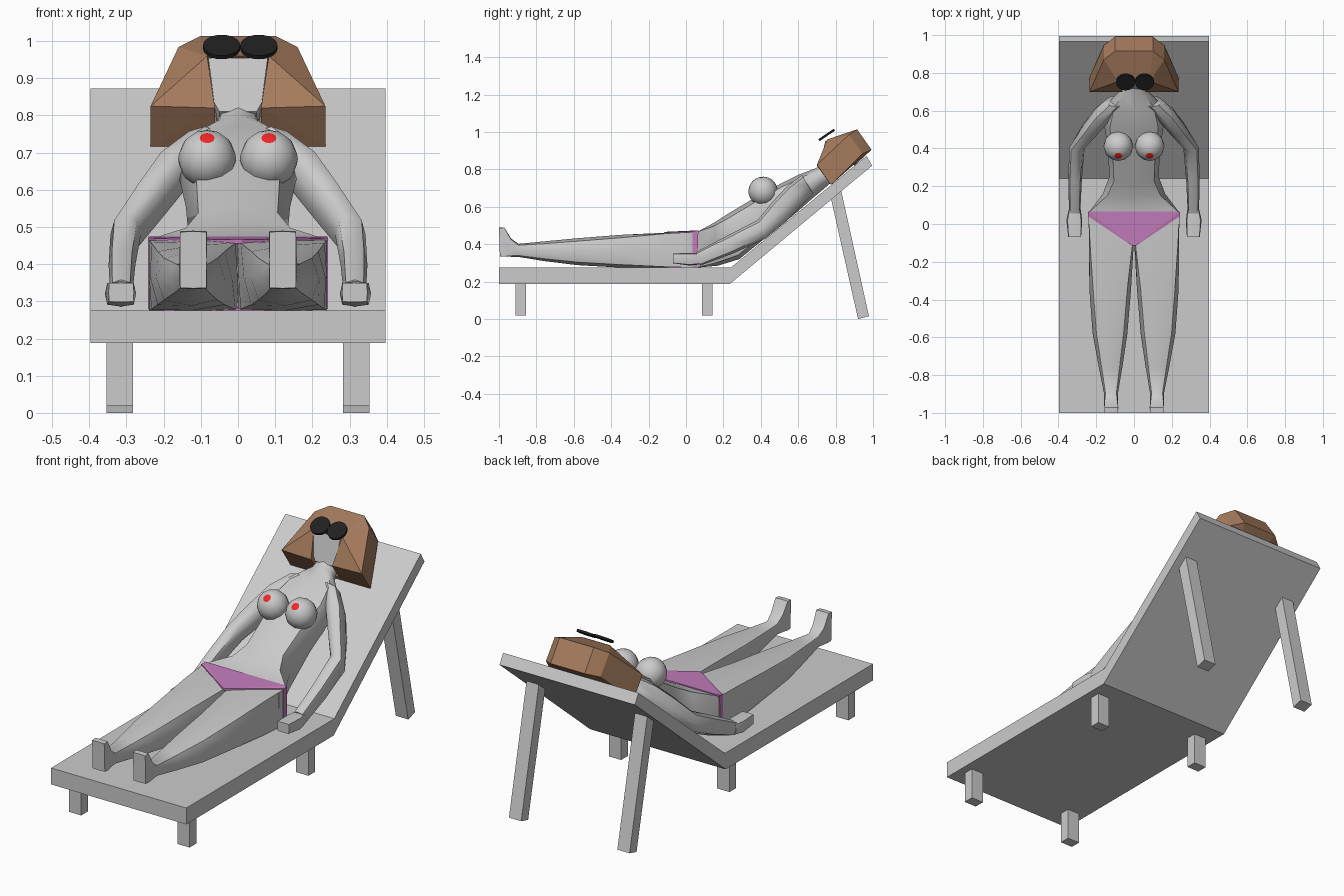
import bpy, bmesh, math
from mathutils import Vector

if "Cube" in bpy.data.objects:
    bpy.data.objects.remove(bpy.data.objects["Cube"])


def material(name, rgb):
    m = bpy.data.materials.new(name)
    m.diffuse_color = (*rgb, 1)
    m.use_nodes = True
    m.node_tree.nodes["Principled BSDF"].inputs["Base Color"].default_value = m.diffuse_color
    return m


BROWN = material("brown", (0.38, 0.2, 0.11))
PINK = material("pink", (0.55, 0.2, 0.5))
RED = material("red", (0.9, 0.02, 0.02))
BLACK = material("black", (0.015, 0.015, 0.015))


def finish(name, bm, mat=None, smooth=None):
    bmesh.ops.recalc_face_normals(bm, faces=bm.faces)
    me = bpy.data.meshes.new(name)
    bm.to_mesh(me)
    bm.free()
    ob = bpy.data.objects.new(name, me)
    bpy.context.collection.objects.link(ob)
    if mat:
        me.materials.append(mat)
    if smooth:
        bpy.ops.object.select_all(action='DESELECT')
        ob.select_set(True)
        bpy.context.view_layer.objects.active = ob
        bpy.ops.object.shade_smooth_by_angle(angle=math.radians(smooth))
    return ob


def loft(name, rings, mat=None, smooth=None):
    """Skin closed rings of equal length and cap both ends."""
    bm = bmesh.new()
    vs = [[bm.verts.new(p) for p in r] for r in rings]
    n = len(vs[0])
    for a, b in zip(vs, vs[1:]):
        for i in range(n):
            j = (i + 1) % n
            bm.faces.new((a[i], a[j], b[j], b[i]))
    bm.faces.new(vs[0])
    bm.faces.new(vs[-1])
    return finish(name, bm, mat, smooth)


def prism(name, profile, x0, x1, mat=None):
    return loft(name, [[(x, y, z) for y, z in profile] for x in (x0, x1)], mat)


def hull(name, pts, mat=None, smooth=None):
    bm = bmesh.new()
    for p in pts:
        bm.verts.new(p)
    r = bmesh.ops.convex_hull(bm, input=bm.verts)
    junk = {g for g in r["geom_interior"] + r["geom_unused"] if isinstance(g, bmesh.types.BMVert)}
    bmesh.ops.delete(bm, geom=list(junk), context='VERTS')
    bmesh.ops.dissolve_limit(bm, angle_limit=0.02, verts=bm.verts, edges=bm.edges)
    return finish(name, bm, mat, smooth)


def ring(x, hw, top, bottom, k):
    """Eight-sided section: half width hw, top/bottom (y, z), k = corner fullness."""
    t, b = Vector((0, *top)), Vector((0, *bottom))
    c, v = (t + b) / 2 + Vector((x, 0, 0)), (t - b) / 2
    u = Vector((hw, 0, 0))
    return [c + u * p + v * q for p, q in
            ((1, 0), (k, k), (0, 1), (-k, k), (-1, 0), (-k, -k), (0, -1), (k, -k))]


# Lounger: bent slab
prism("lounger_bed", [(-1, .188), (.235, .188), (.995, .82), (.965, .872), (.24, .275), (-1, .275)],
      -.397, .397)

# Lounger legs
for side, x in (("left", -.318), ("right", .318)):
    for end, y in (("foot", -.883), ("middle", .113)):
        prism(f"lounger_{end}_leg_{side}",
              [(y - .028, .02), (y + .028, .02), (y + .028, .2), (y - .028, .2)], x - .036, x + .036)
    prism(f"lounger_prop_{side}", [(.92, 0), (.978, .015), (.83, .685), (.775, .645)],
          x - .036, x + .036)

# Torso from hips to neck
loft("torso", [
    ring(0, .24, (0, .463), (0, .275), 1),
    ring(0, .24, (.06, .466), (.06, .275), 1),
    ring(0, .165, (.15, .515), (.17, .285), .85),
    ring(0, .13, (.22, .56), (.285, .32), .82),
    ring(0, .14, (.37, .65), (.45, .455), .8),
    ring(0, .16, (.5, .72), (.58, .56), .8),
    ring(0, .14, (.61, .775), (.67, .64), .75),
    ring(0, .068, (.69, .805), (.73, .69), .72),
    ring(0, .055, (.75, .84), (.80, .75), .72)], smooth=50)

# Bikini bottom: front triangle and side bands
hull("bikini_front", [(s * x, y, z) for s in (1, -1) for x, y, z in
                      ((.241, .066, .474), (.241, .04, .469), (.01, -.115, .466),
                       (.241, .066, .455), (.241, .04, .455), (.01, -.115, .455))], PINK)
for s, side in ((-1, "left"), (1, "right")):
    prism(f"bikini_band_{side}", [(.035, .279), (.062, .279), (.064, .47), (.035, .47)],
          s * .2, s * .2425, PINK)
prism("bikini_back", [(-.1, .2745), (.062, .2745), (.062, .282), (-.1, .282)], -.2, .2, PINK)

for s, side in ((-1, "left"), (1, "right")):
    # Leg with upturned foot
    loft(f"leg_{side}", [
        ring(s * .12, .12, (.04, .465), (.04, .275), 1),
        ring(s * .12, .119, (-.1, .462), (-.1, .274), .95),
        ring(s * .126, .11, (-.35, .45), (-.35, .275), .82),
        ring(s * .127, .092, (-.58, .432), (-.58, .288), .78),
        ring(s * .124, .062, (-.76, .415), (-.76, .31), .76),
        ring(s * .122, .037, (-.895, .402), (-.895, .332), .78),
        ring(s * .122, .037, (-.935, .43), (-.94, .333), .9),
        ring(s * .12, .037, (-.972, .49), (-.975, .333), .98),
        ring(s * .12, .036, (-1, .488), (-.995, .335), .98)], smooth=50)

    # Arm and hand
    loft(f"arm_{side}", [
        ring(s * .09, .055, (.62, .77), (.68, .67), .75),
        ring(s * .165, .055, (.545, .715), (.62, .61), .75),
        ring(s * .23, .05, (.465, .63), (.54, .525), .75),
        ring(s * .302, .041, (.385, .53), (.425, .43), .75),
        ring(s * .312, .036, (.22, .445), (.25, .35), .75),
        ring(s * .314, .03, (.055, .358), (.075, .285), .8)], smooth=50)
    loft(f"hand_{side}", [
        ring(s * .314, .032, (.075, .352), (.075, .292), .85),
        ring(s * .316, .042, (.02, .354), (.02, .286), .85),
        ring(s * .314, .034, (-.07, .35), (-.07, .298), .95)], smooth=50)

    # Breast: ball whose pole cap carries the red spot
    bm = bmesh.new()
    bmesh.ops.create_uvsphere(bm, u_segments=12, v_segments=12, radius=.078)
    for f in bm.faces:
        f.material_index = int(f.calc_center_median().z > .075)
    ob = finish(f"breast_{side}", bm, material("skin_grey", (.8, .8, .8)), 50)
    ob.data.materials.append(RED)
    ob.location = (s * .083, .412, .683)
    ob.rotation_euler = (math.radians(42), 0, 0)

    # Side hair lock
    hull(f"hair_lock_{side}", [(s * x, y, z) for x, y, z in (
        (.062, .70, .82), (.235, .70, .825), (.235, .775, .717), (.062, .775, .717),
        (.083, .755, .96), (.16, .87, .984), (.16, .945, .885), (.075, .93, .855))], BROWN)

    # Sunglass lens
    bpy.ops.mesh.primitive_cylinder_add(vertices=24, radius=.05, depth=.012,
                                        location=(.006 + s * .05, .752, .984),
                                        rotation=(math.radians(34), 0, 0))
    lens = bpy.context.object
    lens.name = f"sunglass_lens_{side}"
    lens.data.materials.append(BLACK)

# Head and hair crown
hull("head", [(s * x, y, z) for s in (1, -1) for x, y, z in (
    (.05, .715, .81), (.064, .722, .835), (.08, .745, .955), (.07, .9, .85), (.05, .79, .74))], smooth=40)
hull("hair_crown", [(s * x, y, z) for s in (1, -1) for x, y, z in (
    (.083, .755, .96), (.16, .87, .984), (.10, .915, 1.014), (.10, .992, .905),
    (.16, .945, .885), (.06, .90, .82))], BROWN)
hull("hair_back", [(s * x, y, z) for s in (1, -1) for x, y, z in (
    (.1, .775, .717), (.1, .765, .735), (.1, .92, .85), (.1, .9, .87))], BROWN)
